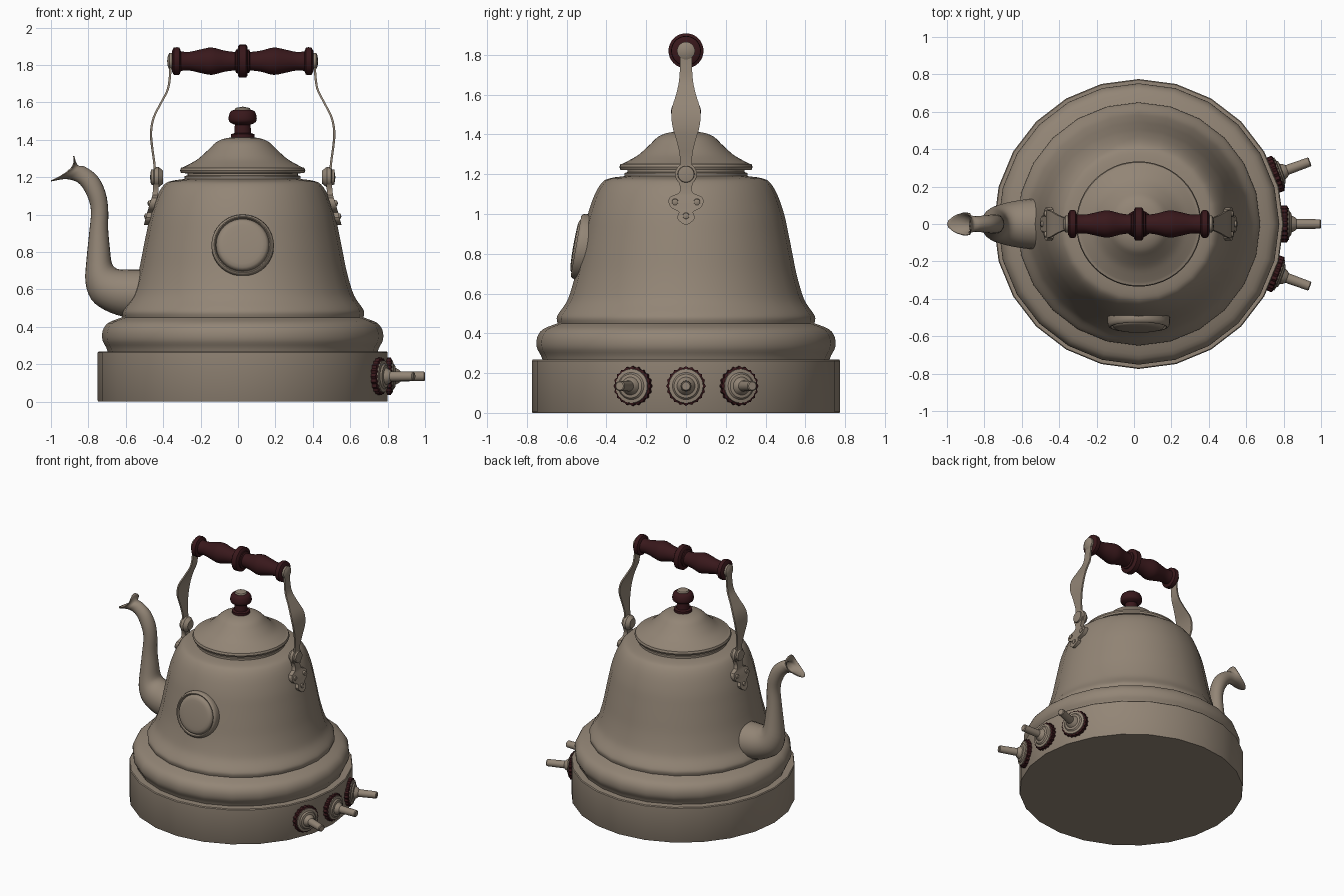
import bpy, bmesh
from math import pi, sin, cos, radians
from mathutils import Matrix, Vector

if "Cube" in bpy.data.objects:
    bpy.data.objects.remove(bpy.data.objects["Cube"])


def material(name, color):
    m = bpy.data.materials.new(name)
    m.use_nodes = True
    m.diffuse_color = (*color, 1)
    m.node_tree.nodes["Principled BSDF"].inputs["Base Color"].default_value = (*color, 1)
    return m


METAL = material("warm grey metal", (0.29, 0.235, 0.18))
WOOD = material("dark maroon wood", (0.04, 0.009, 0.011))
AXIS = 0.025  # x of the kettle's centre line


def spline(pts, n=4):
    """Catmull-Rom curve through tuples of any length."""
    out = []
    vs = [Vector(p) for p in pts]
    for i in range(len(vs) - 1):
        a, b = vs[max(i - 1, 0)], vs[i]
        c, d = vs[i + 1], vs[min(i + 2, len(vs) - 1)]
        for k in range(n):
            t = k / n
            out.append(b + (c - a) * (t / 2)
                       + (a * 2 - b * 5 + c * 4 - d) * (t * t / 2)
                       + (b * 3 - a - c * 3 + d) * (t ** 3 / 2))
    return out + [vs[-1]]


def loft(name, rings, mat, matrix=Matrix(), caps=True, sharp=35):
    """Skin a list of closed point rings."""
    bm = bmesh.new()
    loops = [[bm.verts.new(p) for p in ring] for ring in rings]
    n = len(loops[0])
    for a, b in zip(loops, loops[1:]):
        for i in range(n):
            j = (i + 1) % n
            bm.faces.new((a[i], a[j], b[j], b[i]))
    if caps:
        bm.faces.new(loops[0])
        bm.faces.new(loops[-1])
    bmesh.ops.remove_doubles(bm, verts=bm.verts, dist=0.0002)
    bmesh.ops.recalc_face_normals(bm, faces=bm.faces)
    for f in bm.faces:
        f.smooth = True
    for e in bm.edges:
        e.smooth = e.calc_face_angle(0) < radians(sharp)
    bm.transform(matrix)
    me = bpy.data.meshes.new(name)
    bm.to_mesh(me)
    bm.free()
    me.materials.append(mat)
    ob = bpy.data.objects.new(name, me)
    bpy.context.collection.objects.link(ob)
    return ob


def lathe(name, profile, mat, matrix=None, seg=32, teeth=1.0):
    """Turn a (radius, height) profile round its z axis; teeth scales every other spoke."""
    rings = [[(r * (teeth if i % 2 else 1) * cos(2 * pi * i / seg),
               r * (teeth if i % 2 else 1) * sin(2 * pi * i / seg), h)
              for i in range(seg)] for r, h in profile]
    return loft(name, rings, mat, matrix or Matrix.Translation((AXIS, 0, 0)),
                caps=profile[0][0] > 0 and profile[-1][0] > 0)


def strip(name, path, thick, side):
    """Flat strap from (offset, height, half width) points, on one side."""
    rings = [[(AXIS + side * (u + s * thick / 2), y * w, z)
              for s, y in ((1, 1), (1, -1), (-1, -1), (-1, 1))] for u, z, w in path]
    return loft(name, rings, METAL)


def outward(angle, u=0, y=0, z=0):
    """Frame whose z axis points sideways from the centre line."""
    return (Matrix.Translation((AXIS, 0, 0)) @ Matrix.Rotation(angle, 4, 'Z')
            @ Matrix.Translation((u, y, z)) @ Matrix.Rotation(pi / 2, 4, 'Y'))


# Drum base
lathe("drum_base", [(0, 0), (.772, 0), (.775, .005), (.775, .262), (.77, .268), (0, .27)],
      METAL, seg=24)

# Bell-shaped body with a rolled foot
foot = spline([(.72, .262), (.73, .29), (.75, .33), (.748, .38), (.72, .42), (.66, .445)], 3)
wall = spline([(.645, .45), (.65, .475), (.64, .50), (.605, .55), (.583, .60), (.555, .70),
               (.535, .80), (.515, .90), (.493, 1.0), (.458, 1.10), (.42, 1.16),
               (.38, 1.18), (.31, 1.19)], 3)
lathe("kettle_body", [(0, .262), *foot, *wall, (0, 1.19)], METAL, seg=24)

# Lid
dome = spline([(.32, 1.252), (.285, 1.27), (.235, 1.30), (.18, 1.35), (.14, 1.388),
               (.09, 1.408), (.03, 1.415)], 3)
lathe("lid", [(0, 1.18), (.31, 1.18), (.31, 1.205), (.295, 1.21), (.295, 1.22), (.33, 1.222),
              (.335, 1.235), (.33, 1.25), *dome, (0, 1.415)], METAL, seg=48)

# Lid knob
ball = spline([(.042, 1.48), (.07, 1.495), (.075, 1.52), (.065, 1.55), (.045, 1.56)], 3)
lathe("lid_knob", [(0, 1.41), (.062, 1.41), (.062, 1.43), (.045, 1.435), *ball, (0, 1.56)], WOOD)
lathe("lid_knob_cap", [(0, 1.555), (.045, 1.555), (.038, 1.57), (0, 1.577)], METAL)

# Turned grip
half = [(.088, .018), (.078, .025), (.062, .027), (.062, .035), (.05, .04)]
half += spline([(.05, .05), (.057, .10), (.073, .165), (.064, .22), (.05, .285), (.052, .33)], 3)
half += [(.072, .338), (.075, .35), (.073, .368), (.055, .378)]
lathe("handle_grip", [(0, -.378)] + [(r, -h) for r, h in reversed(half)] + half + [(0, .378)],
      WOOD, outward(0, z=1.82))

# Handle straps, pivots and trefoil brackets on both sides
strap = spline([(.386, 1.82, .03), (.388, 1.75, .03), (.40, 1.67, .035), (.435, 1.60, .05),
                (.475, 1.52, .073), (.49, 1.44, .068), (.484, 1.36, .045),
                (.473, 1.28, .03), (.465, 1.19, .032)], 4)
bracket = spline([(.462, 1.19, .05), (.464, 1.14, .03), (.468, 1.105, .035), (.472, 1.088, .078),
                  (.482, 1.06, .088), (.490, 1.03, .073), (.496, 1.01, .035),
                  (.501, .985, .045), (.508, .965, .035), (.513, .945, .006)], 2)
for side, label in ((1, "left"), (-1, "right")):
    turn = 0 if side > 0 else pi
    strip("handle_strap_" + label, strap, .012, side)
    strip("handle_bracket_" + label, bracket, .03, side)
    lathe("grip_cap_" + label, [(0, .37), (.045, .37), (.045, .392), (.03, .40), (0, .404)],
          METAL, outward(turn, z=1.82))
    lathe("strap_pivot_" + label, [(0, .425), (.035, .425), (.055, .45), (.055, .472),
                                   (.042, .478), (.04, .49), (0, .496)],
          METAL, outward(turn, z=1.2))
    for k, (u, y, z) in enumerate(((.497, .055, 1.06), (.497, -.055, 1.06), (.515, 0, .99))):
        lathe("bracket_rivet_%s_%d" % (label, k), [(0, -.01), (.018, -.01), (.015, .007), (0, .013)],
              METAL, outward(turn, u, y, z), seg=12)

# Round medallion on the front
rim = spline([(.165, -.05), (.167, .005), (.158, .025), (.148, .027), (.142, .012)], 2)
face = spline([(.138, .022), (.125, .035), (.08, .04), (.02, .042)], 2)
lathe("front_medallion", [(0, -.05), *rim, *face, (0, .042)], METAL,
      Matrix.Translation((AXIS, -.525, .835)) @ Matrix.Rotation(radians(80), 4, 'X'), seg=40)

# Spout: each section is (outer x, outer z, inner x, inner z, half width)
sections = spline([(-.48, .45, -.46, .70, .135), (-.61, .46, -.56, .70, .125),
                   (-.71, .495, -.63, .70, .11), (-.78, .55, -.665, .715, .095),
                   (-.81, .64, -.682, .745, .08), (-.805, .75, -.69, .81, .065),
                   (-.79, .90, -.70, .92, .05), (-.78, 1.02, -.70, 1.03, .045),
                   (-.80, 1.10, -.715, 1.12, .045), (-.84, 1.165, -.755, 1.20, .04),
                   (-.885, 1.19, -.82, 1.25, .036), (-.935, 1.195, -.862, 1.26, .048),
                   (-1.0, 1.183, -.882, 1.312, .06)], 3)
rings = []
for k, (ox, oz, ix, iz, w) in enumerate(sections):
    # the mouth's sides sweep back, leaving a lower lip and an upper point
    sweep = .045 * max(0, (k - len(sections) + 4) / 3)
    ring = []
    for i in range(20):
        c, s = cos(2 * pi * i / 20), sin(2 * pi * i / 20)
        ring.append(((ox + ix) / 2 + c * (ox - ix) / 2 + sweep * s * s, w * s,
                     (oz + iz) / 2 + c * (oz - iz) / 2))
    rings.append(ring)
spout = loft("spout", rings, METAL, caps=False, sharp=60)
shell = spout.modifiers.new("shell", 'SOLIDIFY')
shell.thickness = .006
shell.offset = -1

# Three control taps on the left side of the base
for k, angle in enumerate((-20, 0, 20)):
    frame = outward(radians(angle), z=.135)
    lathe("tap_collar_%d" % k, [(0, .74), (.09, .74), (.1, .765), (.1, .792), (.085, .80), (0, .80)],
          WOOD, frame, seg=40, teeth=.92)
    lathe("tap_flange_%d" % k, [(0, .79), (.088, .79), (.085, .803), (.068, .806), (.06, .815),
                                (.045, .818), (.036, .835), (.027, .845), (.025, .97),
                                (.02, .975), (0, .975)], METAL, frame)
